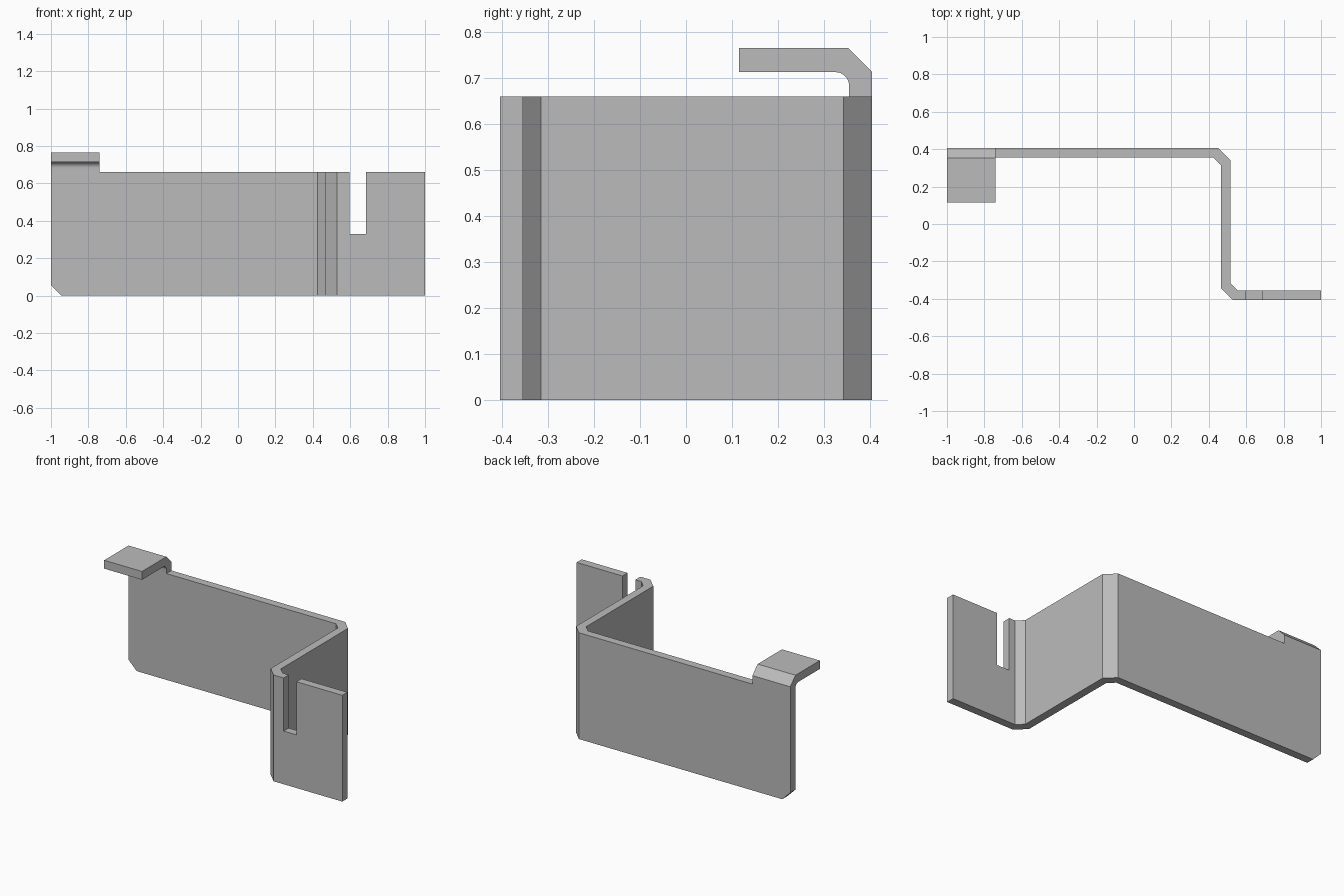
import bpy
import math
from mathutils import Vector

cube = bpy.data.objects.get("Cube")
if cube:
    bpy.data.objects.remove(cube, do_unlink=True)

# Grey sheet metal
GREY = (0.5, 0.5, 0.5, 1.0)
metal = bpy.data.materials.new("grey_metal")
metal.use_nodes = True
metal.diffuse_color = GREY
metal.node_tree.nodes["Principled BSDF"].inputs["Base Color"].default_value = GREY


def prism(name, points, axis, start, end):
    """Extrude a closed outline (the two other axes, in order) along an axis."""
    def place(p, d):
        co = list(p)
        co.insert(axis, d)
        return Vector(co)
    n = len(points)
    verts = [place(p, d) for d in (start, end) for p in points]
    faces = [list(range(n))[::-1], list(range(n, 2 * n))]
    faces += [[i, (i + 1) % n, n + (i + 1) % n, n + i] for i in range(n)]
    area = sum(points[i - 1][0] * points[i][1] - points[i][0] * points[i - 1][1]
               for i in range(n))
    # Keep normals outward whatever the outline direction and axis
    if (area < 0) != (axis == 1):
        faces = [f[::-1] for f in faces]
    mesh = bpy.data.meshes.new(name)
    mesh.from_pydata(verts, [], faces)
    mesh.materials.append(metal)
    obj = bpy.data.objects.new(name, mesh)
    bpy.context.collection.objects.link(obj)
    return obj


def combine(target, tool, operation):
    """Apply a boolean and remove the tool."""
    mod = target.modifiers.new("boolean", "BOOLEAN")
    mod.operation = operation
    mod.solver = "EXACT"
    mod.object = tool
    bpy.context.view_layer.objects.active = target
    bpy.ops.object.modifier_apply(modifier=mod.name)
    bpy.data.objects.remove(tool, do_unlink=True)


H = 0.66       # plate height
D = 0.405      # half depth
T = 0.05       # sheet thickness

# Z-bent plate seen from above
outline = [
    (-1, D), (0.453, D), (0.515, D - 0.062), (0.515, -0.315), (0.555, T - D),
    (1, T - D), (1, -D), (0.528, -D), (0.465, 0.062 - D), (0.465, 0.315),
    (0.425, D - T), (-1, D - T),
]
bracket = prism("bent_bracket", outline, 2, 0, H)

# Slot in the front flange
combine(bracket, prism("slot_cutter", [(0.597, 0.33), (0.685, 0.33), (0.685, 1),
                                       (0.597, 1)], 1, -0.5, -0.3), "DIFFERENCE")
# Clipped lower corner of the back plate
combine(bracket, prism("corner_cutter", [(-1.05, 0.105), (-1.05, -0.05),
                                         (-0.895, -0.05)], 1, 0.3, 0.5), "DIFFERENCE")

# Folded tab with a rounded inner bend
R = 0.03
bend = [(D - T - R + R * math.cos(a), 0.713 - R + R * math.sin(a))
        for a in (math.pi / 2 * i / 8 for i in range(9))]
tab = [(D - T, H)] + bend + [(0.115, 0.713), (0.115, 0.765), (0.354, 0.765),
                             (D, 0.713), (D, H)]
combine(bracket, prism("folded_tab", tab, 0, -1, -0.74), "UNION")

# Flat shading, with only the inner bend smoothed
bpy.ops.object.select_all(action="DESELECT")
bracket.select_set(True)
bpy.context.view_layer.objects.active = bracket
bpy.ops.object.shade_smooth_by_angle(angle=math.radians(20))
